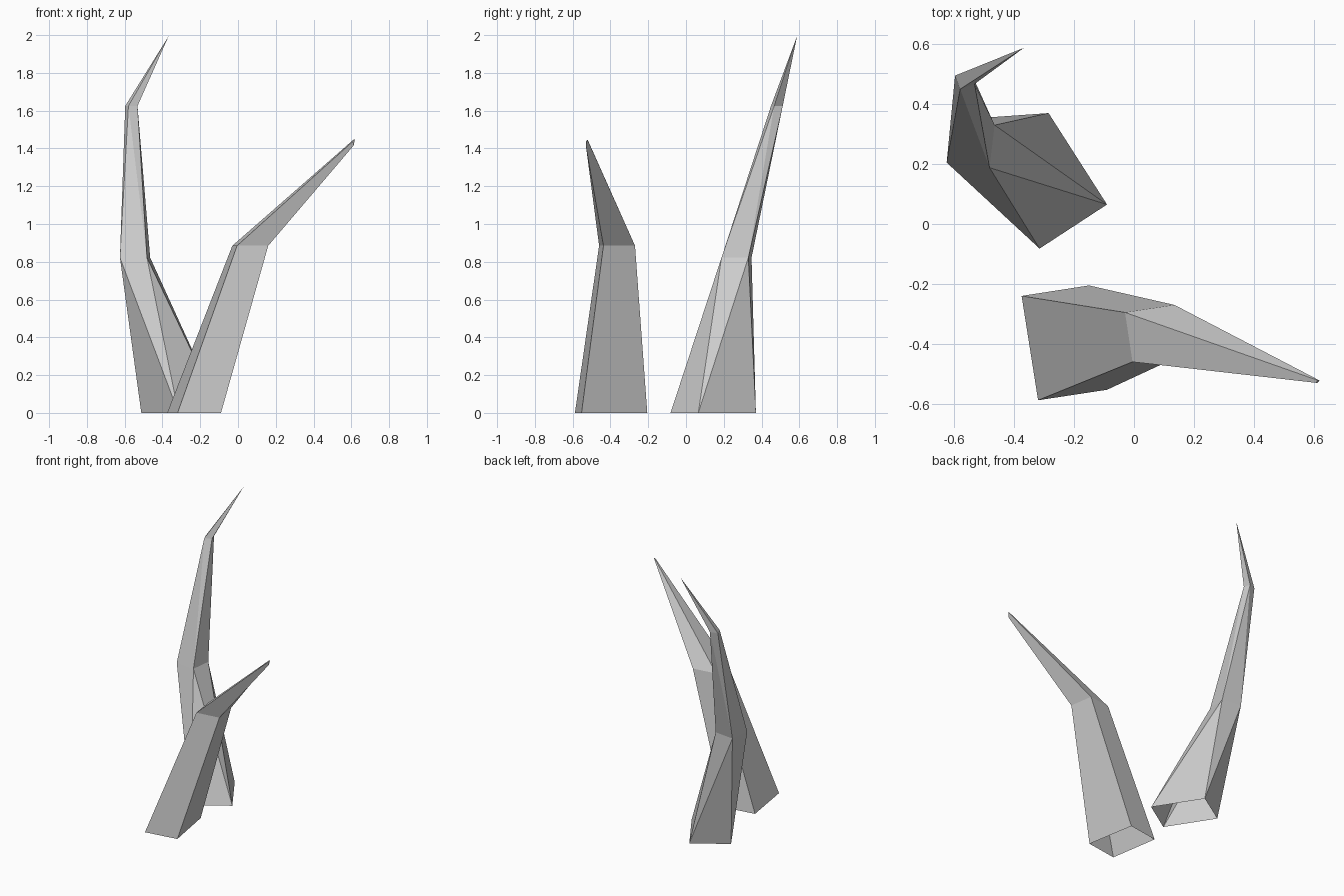
import bpy, bmesh

if "Cube" in bpy.data.objects:
    bpy.data.objects.remove(bpy.data.objects["Cube"])


def build_horn(name, rings, twist, tip=None):
    """Skin four-sided rings into an open-bottomed horn.
    twist per segment: 0 = plain quads, +1 / -1 = quads split along that diagonal."""
    bm = bmesh.new()
    loops = [[bm.verts.new(p) for p in ring] for ring in rings]
    for lo, hi, t in zip(loops, loops[1:], twist):
        for i in range(4):
            j = (i + 1) % 4
            a, b, c, d = lo[i], lo[j], hi[j], hi[i]
            if t == 0:
                bm.faces.new((a, b, c, d))
            elif t > 0:
                bm.faces.new((a, b, c))
                bm.faces.new((a, c, d))
            else:
                bm.faces.new((a, b, d))
                bm.faces.new((b, c, d))
    top = loops[-1]
    if tip:
        apex = bm.verts.new(tip)
        for i in range(4):
            bm.faces.new((top[i], top[(i + 1) % 4], apex))
    else:
        bm.faces.new(top)
    mesh = bpy.data.meshes.new(name)
    bm.to_mesh(mesh)
    bm.free()
    obj = bpy.data.objects.new(name, mesh)
    bpy.context.collection.objects.link(obj)
    return obj


def level(z, *points):
    """Horizontal ring at height z."""
    return [(x, y, z) for x, y in points]


# Short horn leaning to the right
build_horn("short_horn", [
    level(0, (-0.375, -0.24), (-0.32, -0.588), (-0.09, -0.553), (-0.15, -0.205)),
    level(0.885, (-0.03, -0.295), (-0.005, -0.46), (0.16, -0.437), (0.135, -0.27)),
    [(0.612, -0.521, 1.447), (0.609, -0.53, 1.438),
     (0.612, -0.53, 1.415), (0.619, -0.522, 1.447)],
], twist=[0, 0])

# Tall twisted horn with a hooked tip
build_horn("tall_horn", [
    level(0, (-0.315, -0.082), (-0.09, 0.065), (-0.285, 0.37), (-0.512, 0.225)),
    level(0.822, (-0.625, 0.205), (-0.482, 0.188), (-0.465, 0.33), (-0.608, 0.347)),
    level(1.625, (-0.58, 0.45), (-0.532, 0.467), (-0.547, 0.512), (-0.597, 0.495)),
], twist=[1, -1], tip=(-0.367, 0.588, 1.995))
